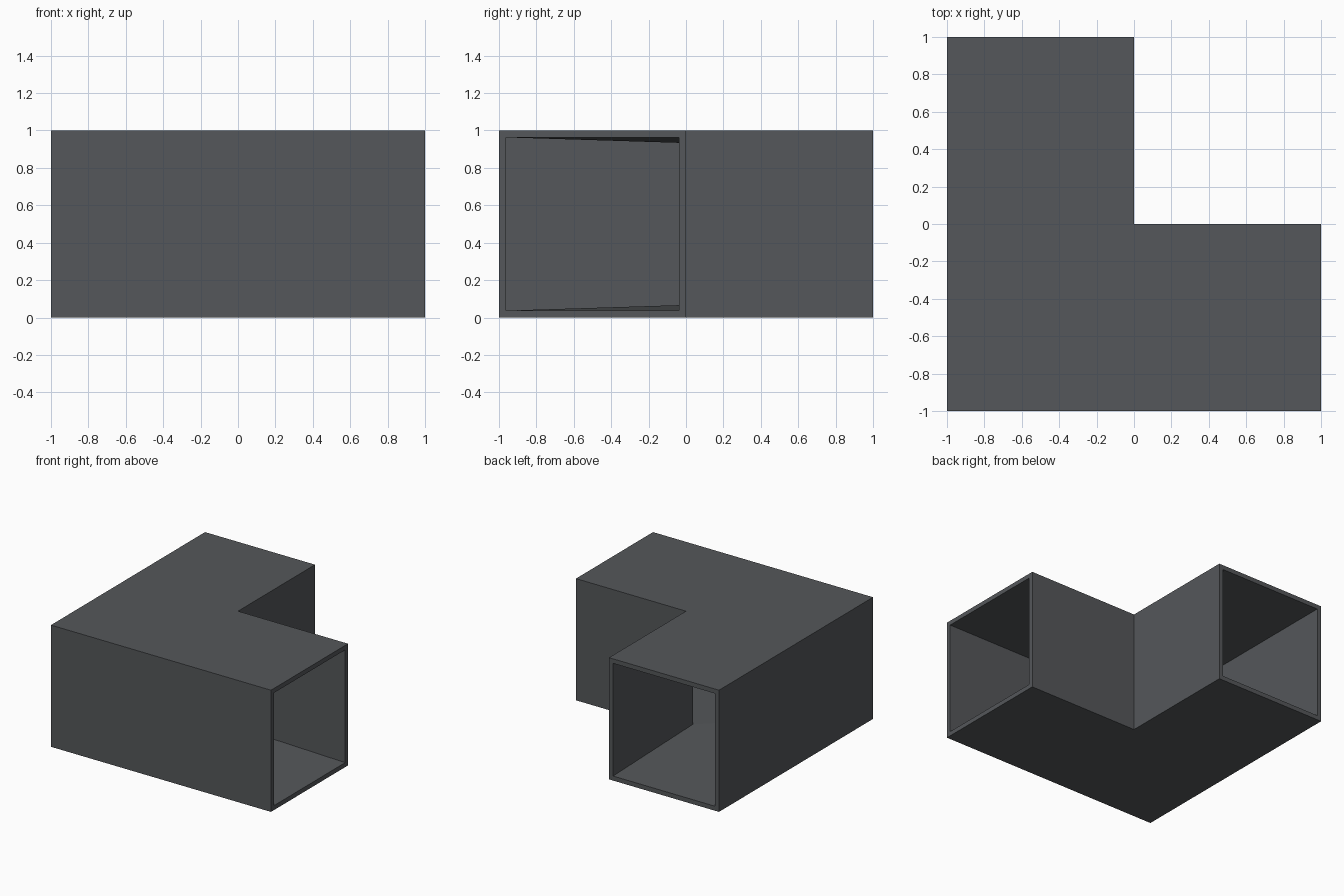
import bpy
import bmesh

if "Cube" in bpy.data.objects:
    bpy.data.objects.remove(bpy.data.objects["Cube"])

WALL = 0.037

grey = bpy.data.materials.new("dark grey")
grey.diffuse_color = (0.09, 0.096, 0.103, 1)
grey.use_nodes = True
grey.node_tree.nodes["Principled BSDF"].inputs["Base Color"].default_value = grey.diffuse_color


def section(bm, far, near, z_far, z_near):
    """Square loop from the outside of the bend (far) to its inside (near)."""
    pts = [(*far, z_far), (*far, 1 - z_far), (*near, 1 - z_near), (*near, z_near)]
    return [bm.verts.new(p) for p in pts]


def bridge(bm, a, b):
    for i in range(4):
        j = (i + 1) % 4
        bm.faces.new((a[i], a[j], b[j], b[i]))


bm = bmesh.new()
w = WALL

# Outer skin: right opening, mitred corner, back opening
outer = [section(bm, (1, -1), (1, 0), 0, 0),
         section(bm, (-1, -1), (0, 0), 0, 0),
         section(bm, (-1, 1), (0, 1), 0, 0)]

# Inner skin: slightly pinched at the inside of the bend
inner = [section(bm, (1, -1 + w), (1, -w), w, w),
         section(bm, (-1 + w, -1 + w), (-w, -w), w, 0.066),
         section(bm, (-1 + w, 1), (-w, 1), w, w)]

for skin in (outer, inner):
    bridge(bm, skin[0], skin[1])
    bridge(bm, skin[1], skin[2])

# Flat rims around both open ends
for k in (0, 2):
    bridge(bm, outer[k], inner[k])

bmesh.ops.recalc_face_normals(bm, faces=bm.faces)
mesh = bpy.data.meshes.new("corner_duct")
bm.to_mesh(mesh)
bm.free()
mesh.materials.append(grey)
duct = bpy.data.objects.new("corner_duct", mesh)
bpy.context.collection.objects.link(duct)
